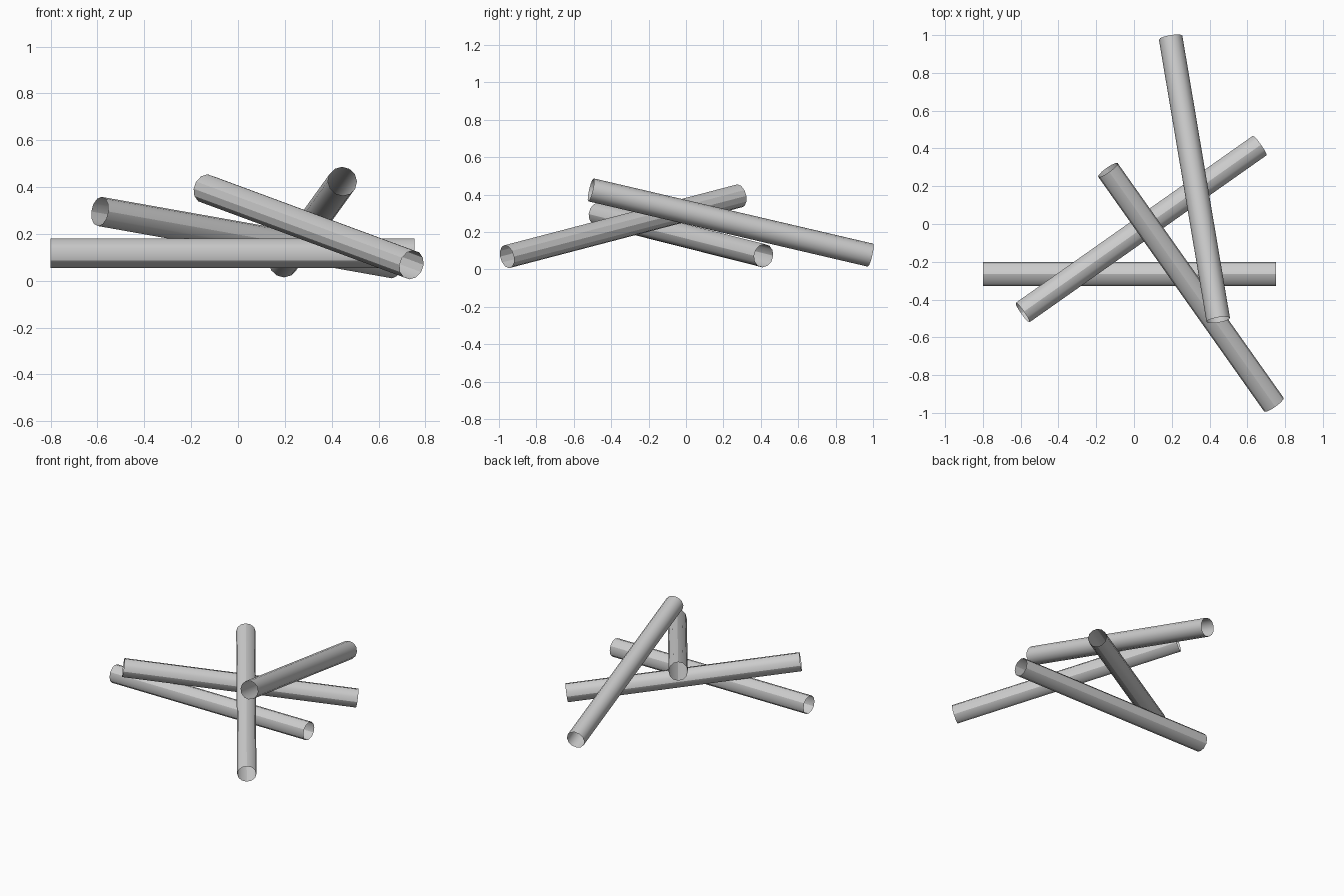
import bpy
from mathutils import Vector

if "Cube" in bpy.data.objects:
    bpy.data.objects.remove(bpy.data.objects["Cube"])

RADIUS = 0.063
SIDES = 12


def open_tube(name, start, end):
    """Thin open-ended tube between two points."""
    a, b = Vector(start), Vector(end)
    bpy.ops.mesh.primitive_cylinder_add(
        vertices=SIDES, radius=RADIUS, depth=(b - a).length,
        end_fill_type='NOTHING', location=(a + b) / 2)
    tube = bpy.context.object
    tube.name = name
    tube.rotation_euler = (b - a).to_track_quat('Z', 'Y').to_euler()
    bpy.ops.object.shade_smooth_by_angle()
    return tube


# Pile of four crossed poles
open_tube("level_pole", (-0.80, -0.265, 0.118), (0.753, -0.265, 0.118))
open_tube("lower_leaning_pole", (-0.59, -0.469, 0.296), (0.665, 0.415, 0.073))
open_tube("middle_leaning_pole", (-0.138, 0.286, 0.393), (0.741, -0.957, 0.068))
open_tube("top_leaning_pole", (0.446, -0.508, 0.425), (0.194, 0.986, 0.076))
